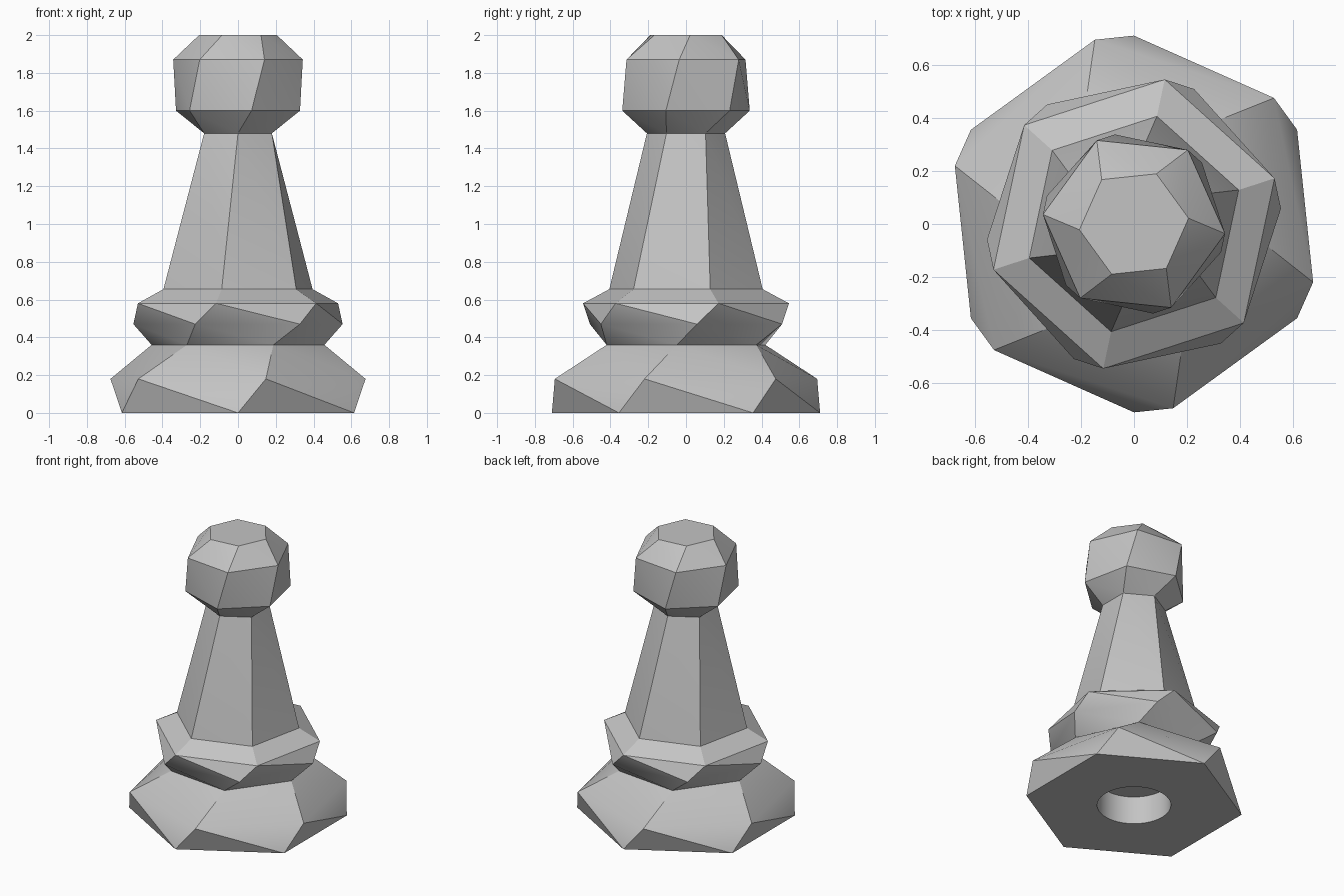
import bpy
import bmesh
from math import radians, cos, sin

SIDES = 6
TWIST = 12          # degrees gained on each twisted step
HOLE_RADIUS = 0.24
HOLE_DEPTH = 0.2

if "Cube" in bpy.data.objects:
    bpy.data.objects.remove(bpy.data.objects["Cube"], do_unlink=True)

stone = bpy.data.materials.new("grey_stone")
stone.use_nodes = True
GREY = (0.55, 0.55, 0.55, 1)
stone.diffuse_color = GREY
stone.node_tree.nodes["Principled BSDF"].inputs["Base Color"].default_value = GREY


def ring(bm, radius, z, start, count=SIDES):
    """Regular polygon of vertices, turned by start degrees."""
    angles = [radians(start + 360 * i / count) for i in range(count)]
    return [bm.verts.new((radius * cos(a), radius * sin(a), z)) for a in angles]


def loop_edges(bm, verts):
    return [bm.edges.new((v, verts[(i + 1) % len(verts)])) for i, v in enumerate(verts)]


def twisted_part(name, levels, socket=False):
    """Stack of hexagons (radius, height, turn in steps) joined by triangles."""
    bm = bmesh.new()
    rings = [ring(bm, r, z, 30 + TWIST * step) for r, z, step in levels]
    for low, up in zip(rings, rings[1:]):
        for i in range(SIDES):
            j = (i + 1) % SIDES
            bm.faces.new((low[i], low[j], up[i]))
            bm.faces.new((up[i], low[j], up[j]))
    bm.faces.new(rings[-1])
    if socket:
        # underside with a round blind hole
        count = 48
        mouth = ring(bm, HOLE_RADIUS, 0, 0, count)
        roof = ring(bm, HOLE_RADIUS, HOLE_DEPTH, 0, count)
        rim = loop_edges(bm, mouth)
        outline = [bm.edges.get((rings[0][i], rings[0][(i + 1) % SIDES]))
                   for i in range(SIDES)]
        bmesh.ops.triangle_fill(bm, edges=outline + rim, use_beauty=True)
        for i in range(count):
            j = (i + 1) % count
            bm.faces.new((mouth[j], mouth[i], roof[i], roof[j]))
        bm.faces.new(roof)
    else:
        bm.faces.new(rings[0][::-1])
    bmesh.ops.recalc_face_normals(bm, faces=bm.faces)

    mesh = bpy.data.meshes.new(name)
    bm.to_mesh(mesh)
    bm.free()
    mesh.materials.append(stone)
    obj = bpy.data.objects.new(name, mesh)
    bpy.context.collection.objects.link(obj)
    bpy.ops.object.select_all(action='DESELECT')
    obj.select_set(True)
    bpy.context.view_layer.objects.active = obj
    bpy.ops.object.shade_smooth_by_angle(angle=radians(30))
    return obj


# Wide foot with the socket underneath
twisted_part("base", [(0.71, 0, 0), (0.71, 0.18, 1), (0.46, 0.36, 2)], socket=True)

# Collar above the foot
twisted_part("collar", [(0.46, 0.36, 2), (0.557, 0.47, 3),
                        (0.557, 0.58, 4), (0.415, 0.655, 4)])

# Tapering body
twisted_part("body", [(0.415, 0.655, 4), (0.207, 1.48, 5)])

# Faceted head
twisted_part("head", [(0.207, 1.48, 5), (0.345, 1.6, 6),
                      (0.345, 1.87, 7), (0.207, 2.0, 8)])
